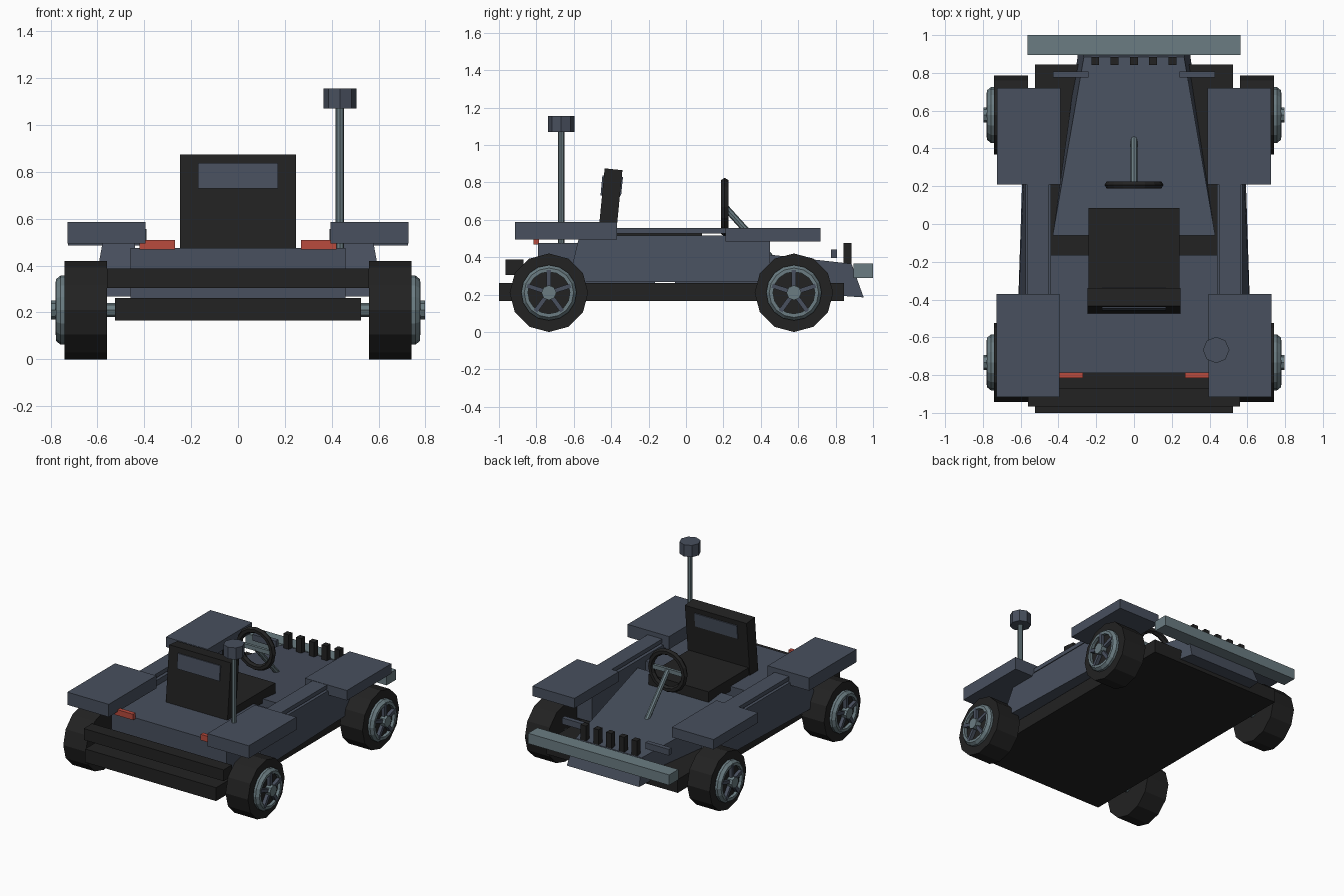
import bpy, bmesh, math
from mathutils import Vector, Matrix

if "Cube" in bpy.data.objects:
    bpy.data.objects.remove(bpy.data.objects["Cube"])


def mat(name, rgb):
    m = bpy.data.materials.new(name)
    m.diffuse_color = (*rgb, 1)
    m.use_nodes = True
    m.node_tree.nodes["Principled BSDF"].inputs["Base Color"].default_value = m.diffuse_color
    return m


SLATE = mat("slate paint", (0.065, 0.08, 0.112))
BLACK = mat("black rubber", (0.016, 0.016, 0.016))
STEEL = mat("grey green metal", (0.145, 0.202, 0.223))
RED = mat("red lamp", (0.485, 0.07, 0.048))


def finish(name, bm, m):
    bmesh.ops.recalc_face_normals(bm, faces=bm.faces)
    me = bpy.data.meshes.new(name)
    bm.to_mesh(me)
    bm.free()
    me.materials.append(m)
    ob = bpy.data.objects.new(name, me)
    bpy.context.collection.objects.link(ob)
    return ob


def hexa(name, bottom, top, m):
    """Solid between two four-point loops."""
    bm = bmesh.new()
    b = [bm.verts.new(p) for p in bottom]
    t = [bm.verts.new(p) for p in top]
    bm.faces.new(b)
    bm.faces.new(t)
    for i in range(4):
        j = (i + 1) % 4
        bm.faces.new((b[i], b[j], t[j], t[i]))
    return finish(name, bm, m)


def box(name, x, y, z, m):
    loop = [(x[0], y[0]), (x[1], y[0]), (x[1], y[1]), (x[0], y[1])]
    return hexa(name, [(*p, z[0]) for p in loop], [(*p, z[1]) for p in loop], m)


def rod(name, a, b, r, sides, m, turn=0):
    """Cylinder from point a to point b."""
    a, b = Vector(a), Vector(b)
    bm = bmesh.new()
    mx = Matrix.Translation((a + b) / 2) @ (b - a).to_track_quat('Z', 'Y').to_matrix().to_4x4() \
        @ Matrix.Rotation(turn, 4, 'Z')
    bmesh.ops.create_cone(bm, cap_ends=True, segments=sides, radius1=r, radius2=r,
                          depth=(b - a).length, matrix=mx)
    return finish(name, bm, m)


def lathe(name, profile, centre, axis, sides, m):
    """Closed (radius, along-axis) profile swept into a ring."""
    bm = bmesh.new()
    rings = []
    for i in range(sides):
        a = 2 * math.pi * i / sides
        ring = []
        for r, h in profile:
            u, v = r * math.cos(a), r * math.sin(a)
            p = (h, u, v) if axis == 'X' else (u, h, v)
            ring.append(bm.verts.new(Vector(centre) + Vector(p)))
        rings.append(ring)
    n = len(profile)
    for i in range(sides):
        p, q = rings[i], rings[(i + 1) % sides]
        for k in range(n):
            bm.faces.new((p[k], p[(k + 1) % n], q[(k + 1) % n], q[k]))
    return finish(name, bm, m)


def span(s, a, b):
    return tuple(sorted((s * a, s * b)))


# Chassis slab and bumpers
box("chassis_floor", (-0.525, 0.525), (-1.0, 0.845), (0.165, 0.262), BLACK)
box("black_bumper", (-0.56, 0.56), (-0.965, -0.87), (0.305, 0.387), BLACK)
box("metal_bumper", (-0.565, 0.565), (0.895, 1.0), (0.29, 0.365), STEEL)

# Deck and wedge-shaped hood
box("deck", (-0.46, 0.46), (-0.79, -0.165), (0.262, 0.475), SLATE)
hexa("hood",
     [(-0.43, -0.06, 0.255), (0.43, -0.06, 0.255), (0.29, 0.95, 0.185), (-0.29, 0.95, 0.185)],
     [(-0.43, -0.06, 0.47), (0.43, -0.06, 0.47), (0.265, 0.885, 0.365), (-0.265, 0.885, 0.365)],
     SLATE)

# Hood blocks
for i in range(5):
    x = -0.205 + 0.102 * i
    box("hood_block", (x - 0.021, x + 0.021), (0.842, 0.885), (0.34, 0.475), BLACK)

# Seat with tilted backrest and inset pad
box("seat_cushion", (-0.24, 0.24), (-0.40, 0.085), (0.44, 0.53), BLACK)
hexa("seat_back",
     [(-0.247, -0.475, 0.46), (0.247, -0.475, 0.46), (0.247, -0.38, 0.46), (-0.247, -0.38, 0.46)],
     [(-0.247, -0.435, 0.875), (0.247, -0.435, 0.875), (0.247, -0.34, 0.865), (-0.247, -0.34, 0.865)],
     BLACK)
hexa("seat_back_pad",
     [(-0.17, -0.457, 0.73), (0.17, -0.457, 0.73), (0.17, -0.347, 0.73), (-0.17, -0.347, 0.73)],
     [(-0.17, -0.447, 0.838), (0.17, -0.447, 0.838), (0.17, -0.337, 0.828), (-0.17, -0.337, 0.828)],
     SLATE)

# Steering wheel, crossbar and column
c = (0, 0.207, 0.668)
lathe("steering_wheel",
      [(0.134 + 0.022 * math.cos(math.pi * k / 3), 0.022 * math.sin(math.pi * k / 3)) for k in range(6)],
      c, 'Y', 16, BLACK)
box("steering_crossbar", (-0.13, 0.13), (0.197, 0.217), (0.655, 0.685), STEEL)
rod("steering_column", (0, 0.207, 0.67), (0, 0.46, 0.39), 0.018, 8, STEEL)

# Mast
rod("mast_pole", (0.435, -0.667, 0.45), (0.435, -0.667, 1.08), 0.018, 8, STEEL)
rod("mast_head", (0.435, -0.667, 1.07), (0.435, -0.667, 1.155), 0.07, 8, SLATE)

for s in (-1, 1):
    # Side pods with sloped outer walls, and the rail above
    hexa("side_pod",
         [(s * 0.44, -0.63, 0.268), (s * 0.62, -0.63, 0.268), (s * 0.585, 0.45, 0.268), (s * 0.44, 0.45, 0.268)],
         [(s * 0.44, -0.57, 0.515), (s * 0.575, -0.57, 0.515), (s * 0.575, 0.45, 0.515), (s * 0.44, 0.45, 0.515)],
         SLATE)
    box("side_rail", span(s, 0.45, 0.567), (-0.38, 0.22), (0.526, 0.555), SLATE)
    # Fenders
    box("fender_red_lamp_end", span(s, 0.395, 0.727), (-0.915, -0.37), (0.495, 0.587), SLATE)
    box("fender_hood_end", span(s, 0.39, 0.725), (0.21, 0.72), (0.485, 0.557), SLATE)
    # Lamps
    box("red_lamp", span(s, 0.27, 0.42), (-0.815, -0.785), (0.468, 0.51), RED)
    box("hood_side_lamp", span(s, 0.24, 0.428), (0.775, 0.808), (0.395, 0.44), SLATE)
    # Wheels
    for y in (-0.733, 0.577):
        w = (0, y, 0.21)
        rod("axle", (s * 0.45, y, 0.21), (s * 0.6, y, 0.21), 0.03, 8, STEEL)
        rod("tyre", (s * 0.56, y, 0.21), (s * 0.74, y, 0.21), 0.21, 12, BLACK)
        rod("wheel_disc", (s * 0.735, y, 0.21), (s * 0.755, y, 0.21), 0.118, 16, BLACK)
        lathe("wheel_rim", [(0.148, s * 0.735), (0.148, s * 0.757), (0.132, s * 0.777),
                            (0.112, s * 0.777), (0.112, s * 0.735)], w, 'X', 16, STEEL)
        rod("wheel_hub", (s * 0.74, y, 0.21), (s * 0.798, y, 0.21), 0.04, 8, STEEL)
        for k in range(5):
            sp = box("wheel_spoke", span(s, 0.75, 0.78), (-0.012, 0.012), (0.02, 0.122), SLATE)
            sp.data.transform(Matrix.Translation(w) @ Matrix.Rotation(2 * math.pi * k / 5, 4, 'X'))
